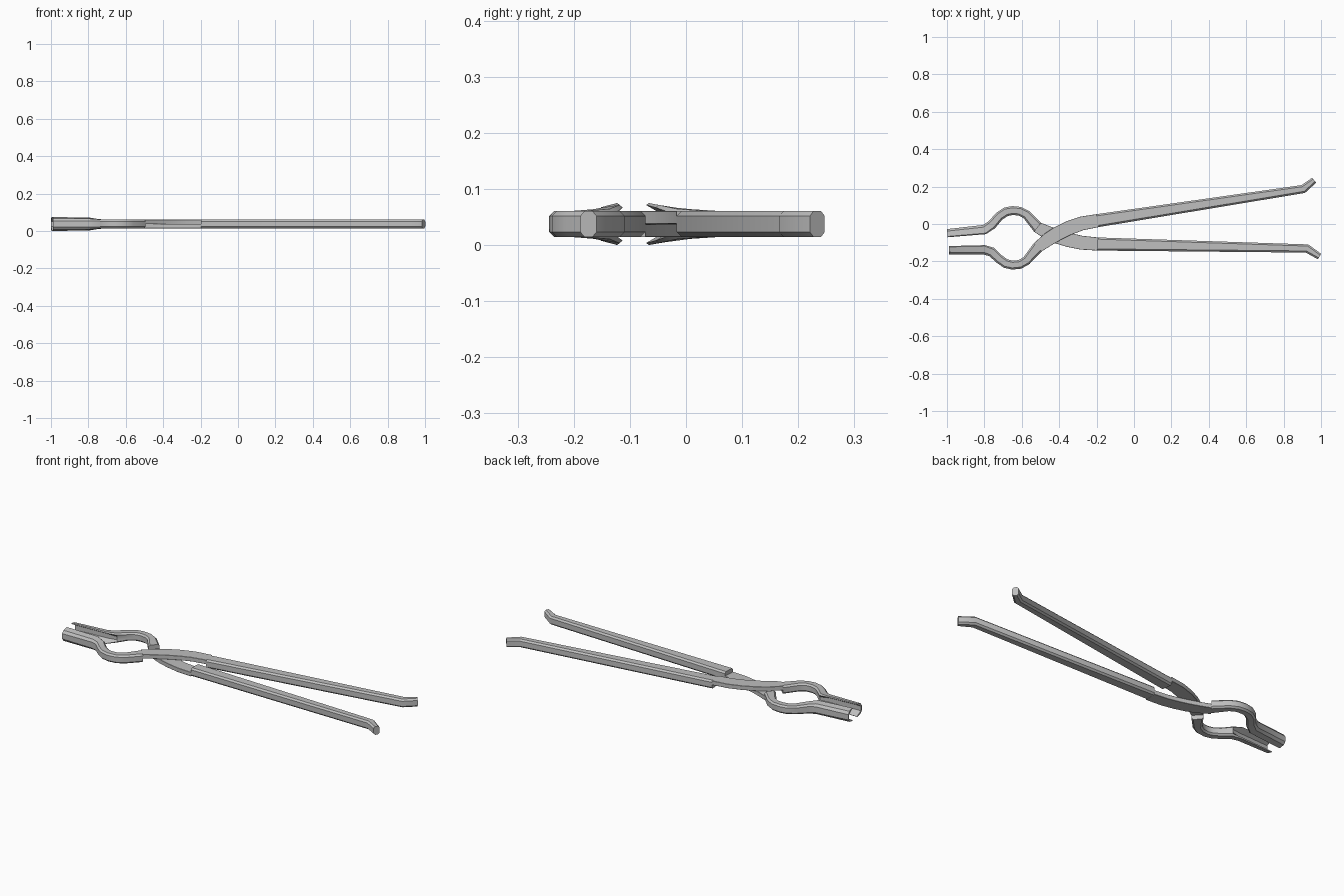
import bpy
import bmesh
import math
from mathutils import Vector

if "Cube" in bpy.data.objects:
    bpy.data.objects.remove(bpy.data.objects["Cube"], do_unlink=True)

steel = bpy.data.materials.new("grey_steel")
steel.use_nodes = True
steel.diffuse_color = (0.52, 0.52, 0.52, 1)
steel.node_tree.nodes["Principled BSDF"].inputs["Base Color"].default_value = (0.52, 0.52, 0.52, 1)

MID = 0.0375  # height of the plane where the two halves meet

# Cross-section kinds: half height, hollowness of the jaw, chamfer, lapped half
KINDS = {
    "jaw": (0.0375, 1.0, 0.008, False),
    "throat": (0.034, 0.75, 0.008, False),
    "neck": (0.027, 0.1, 0.009, False),
    "bar": (0.0235, 0.0, 0.009, False),
    "lap": (0.0118, 0.0, 0.001, True),
}

# Shared stations: x, y of lower-jaw arm, y of upper-jaw arm, width, kinds
STATIONS = [
    (-0.80, -0.138, -0.030, 0.050, ["throat"]),
    (-0.76, -0.150, -0.004, 0.050, ["neck"]),
    (-0.72, -0.188, 0.042, 0.048, ["bar"]),
    (-0.685, -0.212, 0.065, 0.048, ["bar"]),
    (-0.65, -0.220, 0.072, 0.047, ["bar"]),
    (-0.61, -0.216, 0.068, 0.047, ["bar"]),
    (-0.575, -0.196, 0.050, 0.048, ["bar"]),
    (-0.515, -0.125, -0.018, 0.060, ["bar", "lap"]),
    (-0.46, -0.083, -0.047, 0.072, ["lap"]),
    (-0.41, -0.052, -0.067, 0.076, ["lap"]),
    (-0.35, -0.022, -0.085, 0.076, ["lap"]),
    (-0.28, 0.003, -0.100, 0.074, ["lap"]),
    (-0.195, 0.018, -0.107, 0.070, ["lap", "bar"]),
]


def section(width, kind, side, lap_side):
    """Ring of (across, up) points; a bar blends into an open trough."""
    half_h, hollow, chamfer, lapped = KINDS[kind]
    half_w = width / 2
    cu, cv = 1 - chamfer / half_w, 1 - chamfer / half_h
    bar = [(-1, cv), (-cu, 1), (cu, 1), (1, cv), (1, cv * 0.5)]
    trough = [(-1, 0.4), (-0.5, 0.8), (0.8, 1), (1, 0.9), (-0.6, 0.35)]
    half = [Vector(b).lerp(Vector(t), hollow) for b, t in zip(bar, trough)]
    ring = half + [Vector((p.x, -p.y)) for p in reversed(half)]
    lift = lap_side * half_h if lapped else 0
    return [(p.x * half_w * side, MID + lift + p.y * half_h) for p in ring]


def build_arm(name, stations, side, lap_side):
    bm = bmesh.new()
    points = [Vector((s[0], s[1])) for s in stations]
    rings = []
    for i, (x, y, width, kinds) in enumerate(stations):
        into = (points[i] - points[max(i - 1, 0)]).normalized()
        out = (points[min(i + 1, len(points) - 1)] - points[i]).normalized()
        tangent = (into + out).normalized()
        normal = Vector((-tangent.y, tangent.x))
        miter = 1 / max(tangent.dot(out if out.length else into), 0.8)
        for kind in kinds:
            ring = []
            for u, z in section(width, kind, side, lap_side):
                pos = points[i] + normal * u * miter
                ring.append(bm.verts.new((pos.x, pos.y, z)))
            rings.append(ring)
    count = len(rings[0])
    for a, b in zip(rings, rings[1:]):
        for k in range(count):
            n = (k + 1) % count
            bm.faces.new((a[k], a[n], b[n], b[k]))
    bm.faces.new(rings[0])
    bm.faces.new(rings[-1])
    bmesh.ops.recalc_face_normals(bm, faces=bm.faces)
    mesh = bpy.data.meshes.new(name)
    bm.to_mesh(mesh)
    bm.free()
    mesh.materials.append(steel)
    obj = bpy.data.objects.new(name, mesh)
    bpy.context.collection.objects.link(obj)
    bpy.ops.object.select_all(action="DESELECT")
    obj.select_set(True)
    bpy.context.view_layer.objects.active = obj
    bpy.ops.object.shade_smooth_by_angle(angle=math.radians(35))
    return obj


# Arm with the front jaw, lapping over the top; handle swings to the back
over = [(-0.99, -0.140, 0.044, ["jaw"])]
over += [(x, ya, w, k) for x, ya, yb, w, k in STATIONS]
over += [(0.905, 0.187, 0.044, ["bar"]), (0.963, 0.234, 0.034, ["bar"])]
build_arm("over_arm", over, 1, 1)

# Arm with the back jaw, lapping underneath; handle stays at the front
under = [(-0.998, -0.049, 0.044, ["jaw"])]
under += [(x, yb, w, k) for x, ya, yb, w, k in STATIONS]
under += [(0.925, -0.131, 0.044, ["bar"]), (0.992, -0.174, 0.034, ["bar"])]
build_arm("under_arm", under, -1, -1)
